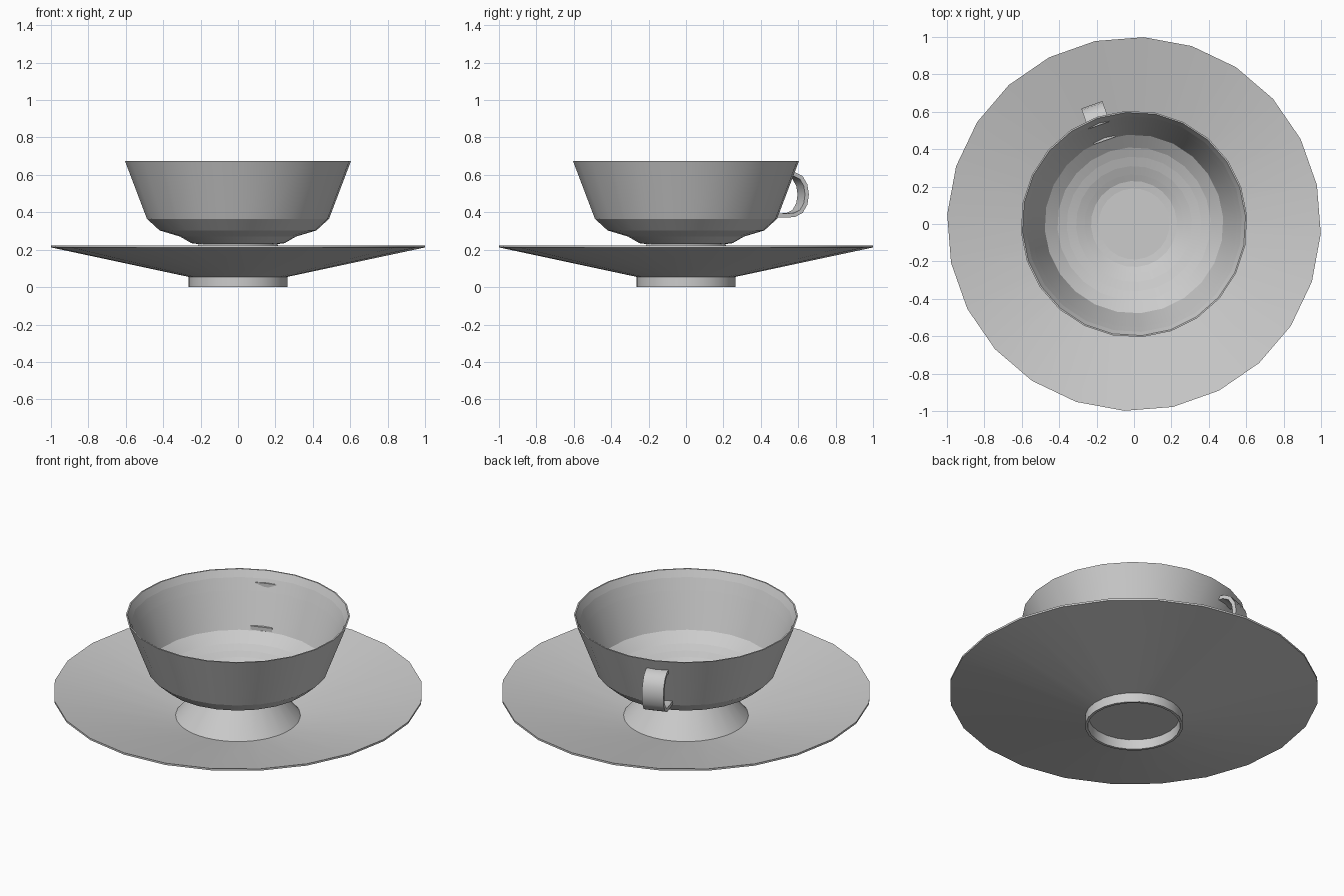
import bpy, bmesh, math
from mathutils import Vector

if "Cube" in bpy.data.objects:
    bpy.data.objects.remove(bpy.data.objects["Cube"])

SIDES = 24


def finish(name, bm):
    bmesh.ops.recalc_face_normals(bm, faces=bm.faces)
    mesh = bpy.data.meshes.new(name)
    bm.to_mesh(mesh)
    bm.free()
    obj = bpy.data.objects.new(name, mesh)
    bpy.context.collection.objects.link(obj)
    return obj


def lathe(name, profile, offset):
    """Turn an (r, z) profile; bands are smooth around, creased between rings."""
    bm = bmesh.new()
    rings = []
    for r, z in profile:
        if r == 0:
            rings.append([bm.verts.new((0, 0, z))] * SIDES)
            continue
        angles = [math.radians(offset) + math.tau * i / SIDES for i in range(SIDES)]
        rings.append([bm.verts.new((r * math.cos(a), r * math.sin(a), z)) for a in angles])
    for a, b in zip(rings, rings[1:]):
        for i in range(SIDES):
            j = (i + 1) % SIDES
            quad = list(dict.fromkeys((a[i], a[j], b[j], b[i])))
            bm.faces.new(quad).smooth = True
    for ring in rings:
        for i in range(SIDES):
            edge = bm.edges.get((ring[i], ring[(i + 1) % SIDES])) if ring[0] != ring[1] else None
            if edge:
                edge.smooth = False
    return finish(name, bm)


# Saucer with a hollow foot ring
lathe("saucer", [(0, .055), (.245, .055), (.25, 0), (.265, 0), (.265, .055),
                 (1.0, .212), (1.0, .223), (.34, .08), (.26, .066), (0, .066)], 12)

# Cup: flared foot, stepped bowl, thin wall, inside
lathe("cup", [(.34, .078), (.21, .23), (.25, .235), (.31, .27), (.42, .303),
              (.488, .365), (.606, .675), (.598, .675), (.578, .635), (.553, .57),
              (.478, .367), (.41, .318), (.36, .298), (.31, .283),
              (.265, .265), (.23, .25), (.19, .245), (0, .245)], 4)

# Strap handle: ribbon following a rounded path, in the radial plane
path = [(.56, .603), (.595, .603), (.633, .585), (.657, .545), (.665, .495),
        (.657, .445), (.633, .405), (.595, .386), (.54, .382), (.472, .382)]
width, thick, heading = .12, .022, math.radians(109.5)
out = Vector((math.cos(heading), math.sin(heading), 0))
side = Vector((-out.y, out.x, 0))
bm = bmesh.new()
loops = []
for k, (r, z) in enumerate(path):
    r0, z0 = path[max(k - 1, 0)]
    r1, z1 = path[min(k + 1, len(path) - 1)]
    n = Vector((-(z1 - z0), r1 - r0)).normalized() * thick / 2
    loops.append([bm.verts.new(out * (r + s * n.x) + side * (w * width / 2) + Vector((0, 0, z + s * n.y)))
                  for s, w in ((1, -1), (1, 1), (-1, 1), (-1, -1))])
for a, b in zip(loops, loops[1:]):
    for i in range(4):
        j = (i + 1) % 4
        bm.faces.new((a[i], a[j], b[j], b[i]))
bm.faces.new(loops[0])
bm.faces.new(loops[-1])
handle = finish("handle", bm)
bpy.context.view_layer.objects.active = handle
handle.select_set(True)
bpy.ops.object.shade_smooth_by_angle(angle=math.radians(40))
